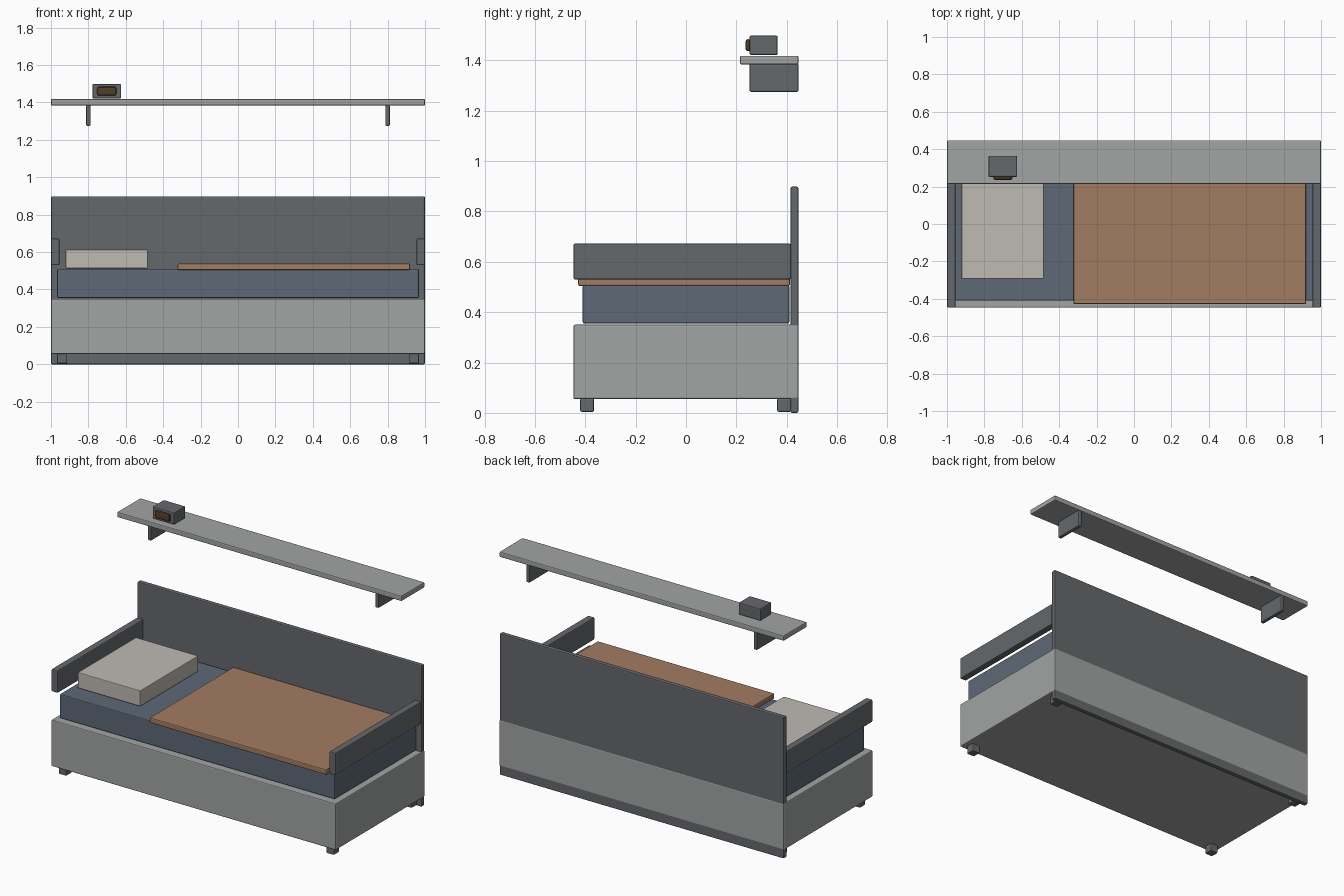
import bpy

if "Cube" in bpy.data.objects:
    bpy.data.objects.remove(bpy.data.objects["Cube"])


def material(name, rgb):
    m = bpy.data.materials.new(name)
    m.diffuse_color = (*rgb, 1)
    m.use_nodes = True
    m.node_tree.nodes["Principled BSDF"].inputs["Base Color"].default_value = m.diffuse_color
    return m


LIGHT = material("light_grey", (0.36, 0.37, 0.37))
DARK = material("dark_grey", (0.13, 0.14, 0.15))
BLUE = material("slate_blue", (0.11, 0.14, 0.18))
RUST = material("rust_blanket", (0.36, 0.20, 0.12))
CREAM = material("cream_pillow", (0.52, 0.49, 0.45))
AMBER = material("amber_face", (0.08, 0.05, 0.02))


def box(name, x, y, z, mat, bevel=0.006):
    """Bevelled box given its (min, max) range on each axis."""
    bpy.ops.mesh.primitive_cube_add(size=1, location=[sum(r) / 2 for r in (x, y, z)])
    ob = bpy.context.object
    ob.name = name
    ob.scale = [r[1] - r[0] for r in (x, y, z)]
    bpy.ops.object.transform_apply(location=False, rotation=False, scale=True)
    ob.data.materials.append(mat)
    mod = ob.modifiers.new("edge_bevel", "BEVEL")
    mod.width = bevel
    mod.segments = 2
    return ob


def pair(name, x, y, z, mat, bevel=0.006):
    """The same box on the left and right sides."""
    box(name + "_right", x, y, z, mat, bevel)
    box(name + "_left", (-x[1], -x[0]), y, z, mat, bevel)


# Bed: base, feet, back panel and side rails
box("bed_base", (-1, 1), (-0.447, 0.447), (0.055, 0.35), LIGHT)
pair("front_foot", (0.913, 0.968), (-0.42, -0.365), (0.004, 0.058), DARK)
pair("back_foot", (0.913, 0.968), (0.362, 0.417), (0.004, 0.058), DARK)
box("back_panel", (-0.999, 0.999), (0.415, 0.446), (0, 0.898), DARK)
pair("side_rail", (0.955, 1), (-0.447, 0.416), (0.53, 0.672), DARK)

# Bedding
box("mattress", (-0.967, 0.967), (-0.41, 0.41), (0.355, 0.508), BLUE)
box("blanket", (-0.323, 0.92), (-0.428, 0.413), (0.504, 0.538), RUST)
box("pillow", (-0.922, -0.483), (-0.292, 0.292), (0.513, 0.613), CREAM, 0.004)

# Wall shelf with brackets
box("shelf", (-1, 1), (0.214, 0.447), (1.384, 1.418), LIGHT)
pair("shelf_bracket", (0.788, 0.812), (0.252, 0.447), (1.275, 1.386), DARK)

# Small clock standing on the shelf
box("clock_body", (-0.778, -0.625), (0.252, 0.364), (1.421, 1.498), DARK)
box("clock_face", (-0.753, -0.65), (0.236, 0.258), (1.436, 1.484), AMBER, 0.01)
